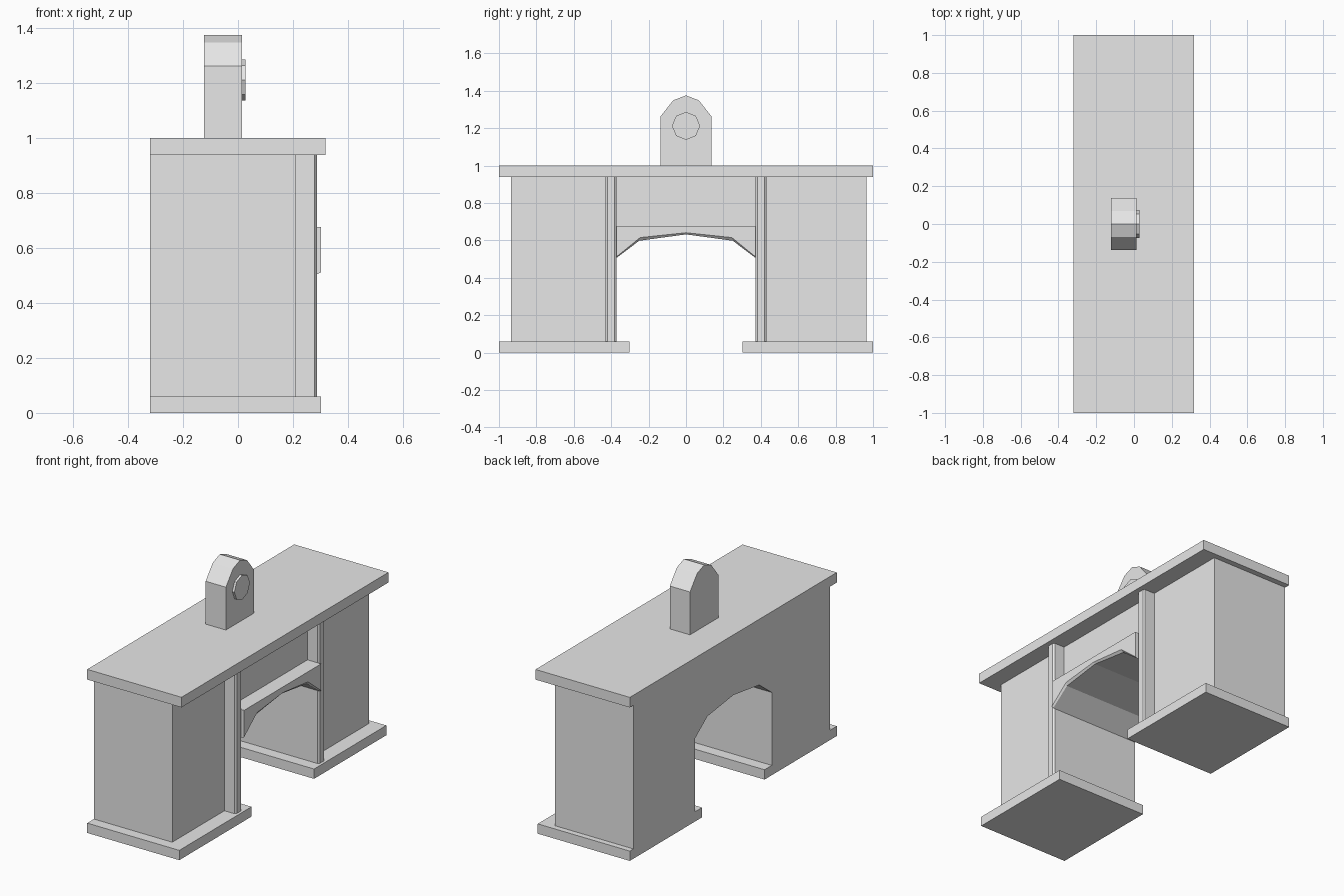
import bpy
import bmesh
import math

cube = bpy.data.objects.get("Cube")
if cube:
    bpy.data.objects.remove(cube, do_unlink=True)

stone = bpy.data.materials.new("light_grey_stone")
stone.use_nodes = True
GREY = (0.8, 0.8, 0.8, 1)
stone.diffuse_color = GREY
stone.node_tree.nodes["Principled BSDF"].inputs["Base Color"].default_value = GREY


def loft(name, sections):
    """Join matching rings of points into a capped solid."""
    bm = bmesh.new()
    rings = [[bm.verts.new(p) for p in ring] for ring in sections]
    bm.faces.new(rings[0])
    bm.faces.new(rings[-1])
    for a, b in zip(rings, rings[1:]):
        for i in range(len(a)):
            j = (i + 1) % len(a)
            bm.faces.new((a[i], a[j], b[j], b[i]))
    bmesh.ops.recalc_face_normals(bm, faces=bm.faces)
    mesh = bpy.data.meshes.new(name)
    bm.to_mesh(mesh)
    bm.free()
    mesh.materials.append(stone)
    obj = bpy.data.objects.new(name, mesh)
    bpy.context.collection.objects.link(obj)
    return obj


def extrude_x(name, profile, x0, x1):
    """Extrude a (y, z) profile along x."""
    return loft(name, [[(x, y, z) for y, z in profile] for x in (x0, x1)])


def box(name, x0, x1, y0, y1, z0, z1):
    return extrude_x(name, [(y0, z0), (y1, z0), (y1, z1), (y0, z1)], x0, x1)


BACK, FACE = -0.32, 0.21
FOOT, SHELF = 0.06, 0.938
ARCH = [(-0.372, 0.506), (-0.25, 0.598), (0, 0.632), (0.25, 0.598), (0.372, 0.506)]

# Main body: two legs joined by a faceted arch
body = [(-0.935, FOOT), (-0.372, FOOT)] + ARCH
body += [(0.372, FOOT), (0.965, FOOT), (0.965, SHELF), (-0.935, SHELF)]
extrude_x("arched_body", body, BACK, FACE)

# Mantel shelf and foot slabs
box("mantel_shelf", BACK, 0.318, -1, 1, SHELF, 1)
box("right_foot_slab", BACK, 0.303, -1, -0.302, 0, FOOT)
box("left_foot_slab", BACK, 0.303, 0.302, 1, 0, FOOT)

# Bevelled pilasters beside the opening
for side, label in ((-1, "right"), (1, "left")):
    plan = [(FACE, 0.372), (0.278, 0.372), (0.287, 0.383),
            (0.287, 0.42), (0.278, 0.431), (FACE, 0.431)]
    loft(label + "_pilaster",
         [[(x, side * y, z) for x, y in plan] for z in (FOOT, SHELF)])

# Arch trim with a bevelled lower front edge
TOP = [(0.372, 0.676), (-0.372, 0.676)]
lip = [(-0.372, 0.512), (-0.245, 0.615), (0, 0.641), (0.245, 0.615), (0.372, 0.512)]
loft("arch_trim", [[(x, y, z) for y, z in edge + TOP]
                   for x, edge in ((FACE, ARCH), (0.291, ARCH), (0.302, lip))])

# Rounded ornament with an octagonal disc
extrude_x("ornament_block",
          [(-0.137, 1), (0.137, 1), (0.137, 1.262), (0.068, 1.349),
           (0, 1.375), (-0.068, 1.349), (-0.137, 1.262)], -0.123, 0.014)
octagon = [(0.075 * math.cos(i * math.pi / 4), 1.212 + 0.075 * math.sin(i * math.pi / 4))
           for i in range(8)]
extrude_x("ornament_disc", octagon, 0.014, 0.028)
